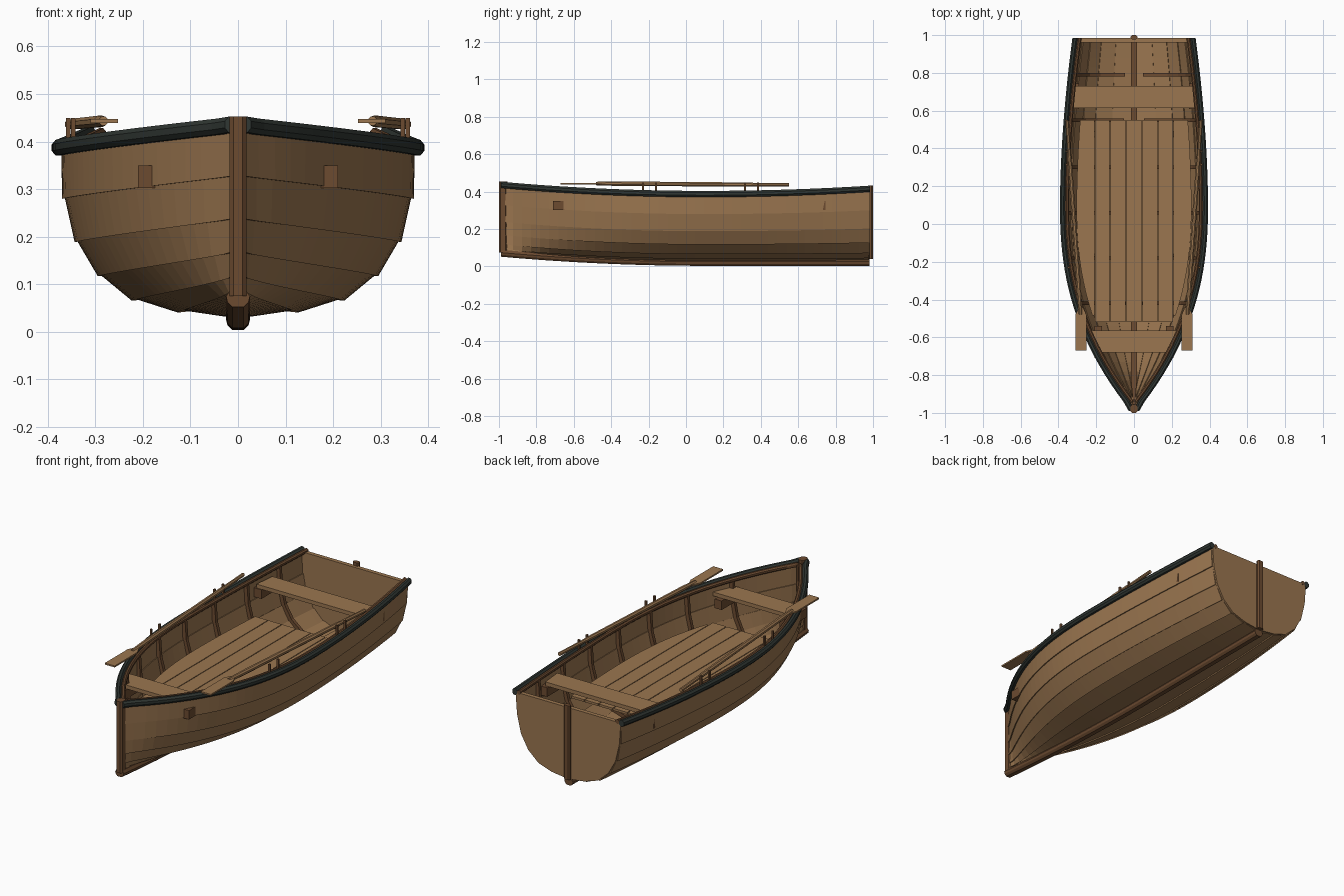
import bpy, bmesh, math
from mathutils import Vector

if "Cube" in bpy.data.objects:
    bpy.data.objects.remove(bpy.data.objects["Cube"])


def material(name, rgb):
    m = bpy.data.materials.new(name)
    m.use_nodes = True
    m.diffuse_color = (*rgb, 1)
    m.node_tree.nodes["Principled BSDF"].inputs["Base Color"].default_value = (*rgb, 1)
    return m


OAK = material("light wood", (0.328, 0.182, 0.080))
TRIM = material("dark wood", (0.150, 0.070, 0.030))
RUBBER = material("black green rail", (0.030, 0.038, 0.033))


def loft(name, rings, mat, mirror=False):
    """Skin a row of closed rings and cap both ends."""
    bm = bmesh.new()
    rows = [[bm.verts.new(p) for p in ring] for ring in rings]
    n = len(rows[0])
    for a, b in zip(rows, rows[1:]):
        for i in range(n):
            k = (i + 1) % n
            bm.faces.new((a[i], a[k], b[k], b[i]))
    bm.faces.new(rows[0])
    bm.faces.new(rows[-1][::-1])
    bmesh.ops.recalc_face_normals(bm, faces=bm.faces)
    me = bpy.data.meshes.new(name)
    bm.to_mesh(me)
    bm.free()
    me.materials.append(mat)
    ob = bpy.data.objects.new(name, me)
    bpy.context.collection.objects.link(ob)
    if mirror:
        ob.modifiers.new("mirror", 'MIRROR').use_mirror_merge = False
    return ob


def box(name, lo, hi, mat, mirror=False):
    rings = [[(lo[0], y, lo[2]), (hi[0], y, lo[2]), (hi[0], y, hi[2]), (lo[0], y, hi[2])]
             for y in (lo[1], hi[1])]
    return loft(name, rings, mat, mirror)


def ngon(cx, cz, rx, rz, y, n=8):
    turn = math.pi / n
    return [(cx + rx * math.cos(2 * math.pi * i / n + turn), y,
             cz + rz * math.sin(2 * math.pi * i / n + turn)) for i in range(n)]


# Hull lines: half breadth, height amidships and bow fineness of each plank edge
LEVELS = [(0.372, 0.387, 1), (0.364, 0.28, 1.03), (0.338, 0.19, 1.06), (0.29, 0.12, 1.13),
          (0.22, 0.07, 1.24), (0.125, 0.046, 1.4), (0.016, 0.036, 1)]
BOW, STERN = -0.975, 0.975


def fullness(y):
    if y < 0.1:
        return max(0, 1 - ((0.1 - y) / 1.08) ** 2.35)
    return 1 - 0.172 * ((y - 0.1) / 0.87) ** 1.8


def rise(y, z=0.0):
    if y < 0.1:
        return 0.047 * ((0.1 - y) / 1.07) ** 2
    return 0.07 * z * ((y - 0.1) / 0.87) ** 2


def edge(j, y):
    w, z, p = LEVELS[j]
    return Vector((max(0.008, w * fullness(y) ** p), z + rise(y, z)))


def normal(j, y):
    d = edge(j + 1, y) - edge(j, y)
    return Vector((-d.y, d.x)).normalized()


def stations(a, b, n=40):
    return [a + (b - a) * i / n for i in range(n + 1)]


# Overlapping hull planks
for j in range(len(LEVELS) - 1):
    rings = []
    for y in stations(BOW, STERN):
        n, a, b = normal(j, y), edge(j, y), edge(j + 1, y)
        pts = (a, b + n * 0.006, b - n * 0.004, a - n * 0.010)
        rings.append([(max(0.002, p.x), y, p.y) for p in pts])
    loft("hull_plank_%d" % (j + 1), rings, OAK, True)

# Transom
half = [edge(j, STERN) for j in range(len(LEVELS))]
outline = [(p.x, p.y) for p in half] + [(-p.x, p.y) for p in reversed(half)]
loft("transom", [[(x, y, z) for x, z in outline] for y in (0.962, 0.984)], OAK)


# Gunwale rails outside and inside
def gunwale(name, shift, wide, tall, lift, start, mat):
    rings = []
    for y in stations(start, 0.985):
        p = edge(0, y)
        slope = math.hypot(1, (fullness(y + 0.01) - fullness(y)) * 37)
        cx = max(0.006, p.x + shift * slope)
        ring = ngon(cx, p.y + lift, wide * slope, tall, y)
        rings.append([(max(0.001, x), v, z) for x, v, z in ring])
    loft(name, rings, mat, True)


gunwale("rub_rail", 0.006, 0.015, 0.018, 0, -0.99, RUBBER)
gunwale("inner_rail", -0.018, 0.011, 0.012, 0.002, -0.94, TRIM)

# Keel and keelson
rings = []
for y in stations(-0.99, 0.98):
    r = rise(y)
    rings.append([(x, y, z + r) for x, z in
                  ((-0.016, 0.04), (0.016, 0.04), (0.025, 0.025), (0.022, 0.013), (0.012, 0.003),
                   (-0.012, 0.003), (-0.022, 0.013), (-0.025, 0.025))])
loft("keel", rings, TRIM)
rings = []
for y in stations(-0.93, 0.965):
    w = min(0.015, 0.8 * edge(5, y).x)
    low, high = 0.038 + rise(y), 0.066 + rise(y)
    rings.append([(-w, y, low), (w, y, low), (w, y, high), (-w, y, high)])
loft("keelson", rings, TRIM)


# Upright posts at both ends
def post(name, w, y0, y1, z0, z1, c):
    ring = [(w - c, y0), (w, y0 + c), (w, y1 - c), (w - c, y1)]
    ring += [(-x, y) for x, y in reversed(ring)]
    loft(name, [[(x, y, z) for x, y in ring] for z in (z0, z1)], TRIM)


post("stem", 0.018, -1.0, -0.955, 0.075, 0.453, 0.009)
post("stem_apron", 0.007, -0.955, -0.93, 0.10, 0.435, 0.002)
post("stern_post", 0.018, 0.978, 1.0, 0.04, 0.432, 0.007)

# Curved ribs, stopping short of the keelson
for i, y in enumerate((-0.66, -0.42, -0.18, 0.06, 0.30, 0.55, 0.79)):
    rings = []
    for j in range(len(LEVELS)):
        n = (normal(max(0, j - 1), y) + normal(min(j, 5), y)).normalized()
        p = edge(j, y) if j < 6 else edge(5, y).lerp(edge(6, y), 0.6)
        a, b = p - n * 0.006, p - n * 0.026
        ax, bx = max(0.002, a.x), max(0.002, b.x)
        rings.append([(ax, y - 0.009, a.y), (ax, y + 0.009, a.y),
                      (bx, y + 0.009, b.y), (bx, y - 0.009, b.y)])
    loft("rib_%d" % (i + 1), rings, TRIM, True)

# Floor boards trimmed to the hull
cuts = (0.043, 0.127, 0.208, 0.31)
FLOOR = 0.222


def board(name, a, b, mirror):
    rings = []
    for y in stations(-0.52, 0.55, 30):
        limit = edge(2, y).x - 0.034
        if limit > a + 0.004:
            x1 = min(b, limit)
            rings.append([(a, y, FLOOR), (x1, y, FLOOR), (x1, y, FLOOR + 0.012), (a, y, FLOOR + 0.012)])
    loft(name, rings, OAK, mirror)


board("floor_board_middle", -cuts[0] + 0.002, cuts[0] - 0.002, False)
for i in range(3):
    board("floor_board_%d" % (i + 1), cuts[i] + 0.002, cuts[i + 1] - 0.002, True)


# Seats with support blocks
def seat(name, y0, y1, inset):
    rings = []
    for y in stations(y0, y1, 4):
        w = edge(0, y).x - inset
        rings.append([(-w, y, 0.35), (w, y, 0.35), (w, y, 0.37), (-w, y, 0.37)])
    loft(name, rings, OAK)


seat("bow_seat", -0.68, -0.565, 0.014)
seat("stern_seat", 0.615, 0.73, 0.025)
box("bow_seat_block", (0.17, -0.71, 0.302), (0.21, -0.54, 0.35), TRIM, True)
box("stern_seat_block", (0.29, 0.61, 0.302), (0.334, 0.745, 0.35), TRIM, True)

# Oars: round shaft resting across the gunwale, flat blade
shaft = [ngon(0.283 + 0.072 * t, 0.443 - 0.007 * t, r, r, -0.48 + 1.03 * t)
         for t, r in ((0, 0.010), (0.1, 0.013), (0.8, 0.012), (0.82, 0.010), (1, 0.010))]
loft("oar_shaft", shaft, OAK, True)
blade = [[(0.281 + s * w, y, z) for s, z in ((-1, 0.439), (1, 0.439), (1, 0.447), (-1, 0.447))]
         for y, w in ((-0.67, 0.029), (-0.48, 0.029), (-0.44, 0.010))]
loft("oar_blade", blade, OAK, True)

# Thole pins on the gunwale
for y in (-0.195, 0.35):
    x = edge(0, y).x - 0.003
    for v in (y - 0.035, y + 0.035):
        box("thole_pin", (x - 0.010, v - 0.005, 0.385), (x, v + 0.005, 0.449), TRIM, True)
